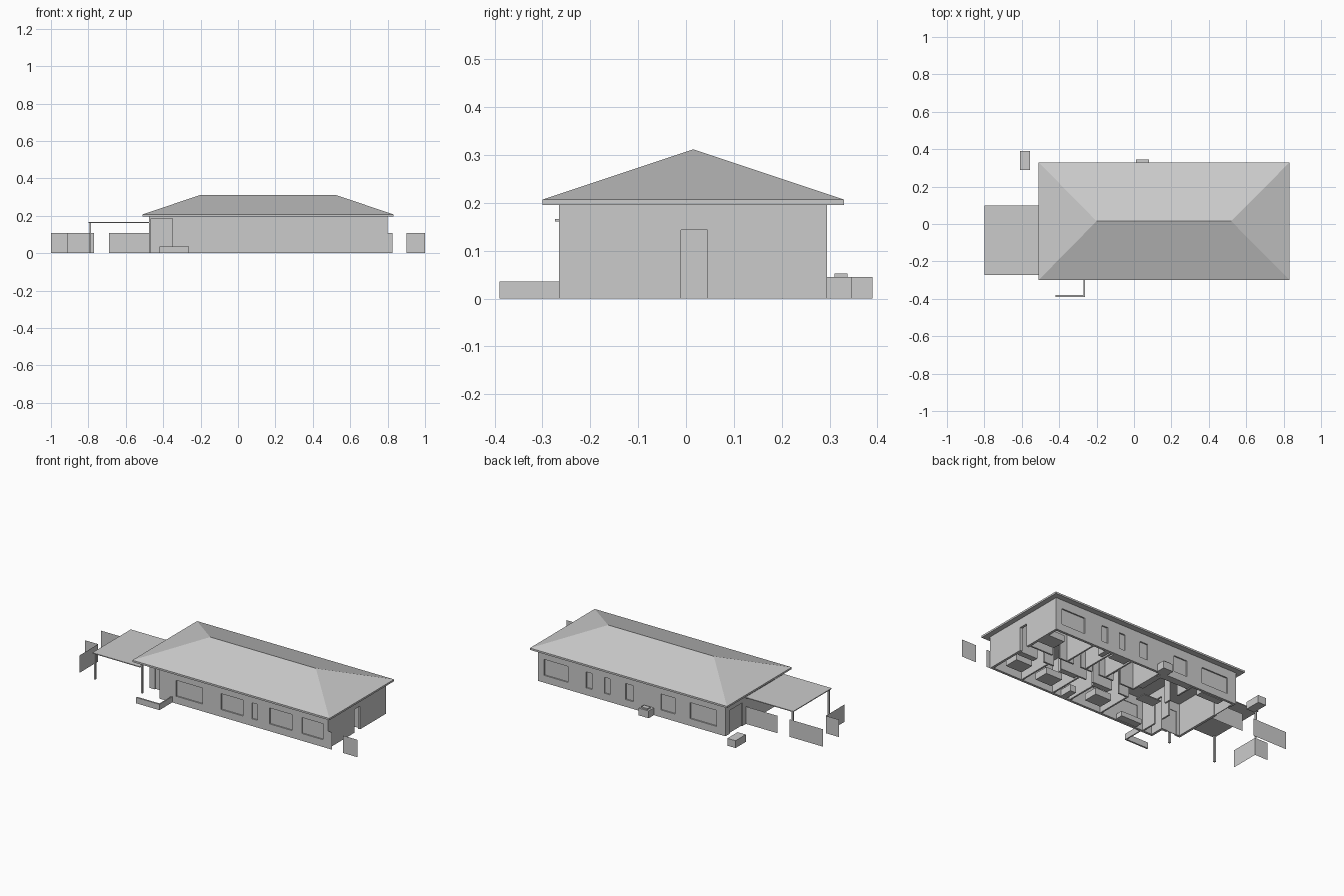
import bpy

H = 0.196      # wall height, underside of the eaves
HEAD = 0.143   # door and window head height
SILL = 0.045


def mesh(name, verts, faces):
    me = bpy.data.meshes.new(name)
    me.from_pydata(verts, [], faces)
    ob = bpy.data.objects.new(name, me)
    bpy.context.collection.objects.link(ob)
    return ob


def boxes(name, items):
    """One object made of boxes given as (x0, x1, y0, y1, z0, z1)."""
    verts, faces = [], []
    for x0, x1, y0, y1, z0, z1 in items:
        n = len(verts)
        verts += [(x, y, z) for z in (z0, z1)
                  for x, y in ((x0, y0), (x1, y0), (x1, y1), (x0, y1))]
        faces += [[n + i for i in f] for f in
                  ((3, 2, 1, 0), (4, 5, 6, 7), (0, 1, 5, 4),
                   (1, 2, 6, 5), (2, 3, 7, 6), (3, 0, 4, 7))]
    return mesh(name, verts, faces)


def wall(name, axis, near, far, a, b, openings=(), panes=None, top=H):
    """Straight wall along an axis with openings (start, end, sill).
    panes = (near, far) closes the openings with a recessed panel."""
    def piece(s, e, z0, z1, n=near, f=far):
        return (s, e, n, f, z0, z1) if axis == 'x' else (n, f, s, e, z0, z1)
    parts, pos = [], a
    for s, e, sill in sorted(openings):
        parts.append(piece(pos, s, 0, top))
        parts.append(piece(s, e, HEAD, top))
        if sill:
            parts.append(piece(s, e, 0, sill))
        pos = e
    parts.append(piece(pos, b, 0, top))
    boxes(name, parts)
    if panes:
        boxes(name + "_panes",
              [piece(s, e, z, HEAD, *panes) for s, e, z in openings])


def win(*spans):
    return [(s, e, SILL) for s, e in spans]


# Outer walls with recessed windows
wall("front_wall", 'x', -0.265, -0.25, -0.35, 0.80,
     win((-0.235, -0.055), (0.07, 0.22), (0.28, 0.32), (0.40, 0.555), (0.62, 0.765)),
     (-0.257, -0.253))
wall("back_wall", 'x', 0.28, 0.295, -0.475, 0.80,
     win((-0.415, -0.235), (-0.13, -0.035), (0.15, 0.205), (0.31, 0.35),
         (0.433, 0.473), (0.597, 0.76)), (0.283, 0.287))
wall("right_wall", 'y', 0.785, 0.80, -0.25, 0.28, [(-0.01, 0.045, 0)])
wall("left_wall", 'y', -0.475, -0.46, -0.18, 0.28, [(0.13, 0.25, 0)], (-0.468, -0.464))

# Recessed corner porch with door, beam and post
wall("porch_back_wall", 'x', -0.18, -0.165, -0.46, -0.335, [(-0.44, -0.38, 0)],
     (-0.172, -0.168))
wall("porch_side_wall", 'y', -0.35, -0.335, -0.25, -0.18)
boxes("porch_beam", [(-0.475, -0.35, -0.265, -0.255, 0.185, H),
                     (-0.475, -0.465, -0.255, -0.18, 0.185, H)])
boxes("porch_post", [(-0.475, -0.465, -0.265, -0.255, 0, 0.185)])

# Hipped roof with fascia; its flat underside is the ceiling and soffit
eaves = [(-0.51, -0.30), (0.832, -0.30), (0.832, 0.33), (-0.51, 0.33)]
mesh("hip_roof",
     [(x, y, H) for x, y in eaves] + [(x, y, 0.207) for x, y in eaves]
     + [(-0.20, 0.015, 0.312), (0.52, 0.015, 0.312)],
     [(3, 2, 1, 0), (0, 1, 5, 4), (1, 2, 6, 5), (2, 3, 7, 6), (3, 0, 4, 7),
      (4, 5, 9, 8), (5, 6, 9), (6, 7, 8, 9), (7, 4, 8)])

# Corridor and room partitions
wall("corridor_front_partition", 'x', -0.03, -0.02, 0.02, 0.785,
     [(0.09, 0.14, 0), (0.275, 0.32, 0), (0.50, 0.55, 0), (0.62, 0.67, 0)])
wall("corridor_back_partition", 'x', 0.055, 0.065, 0.05, 0.785,
     [(0.15, 0.20, 0), (0.30, 0.35, 0), (0.43, 0.48, 0), (0.58, 0.63, 0)])
for i, x in enumerate((0.02, 0.24, 0.36, 0.58)):
    wall(f"front_partition_{i + 1}", 'y', x, x + 0.01, -0.25, -0.03)
for i, x in enumerate((0.05, 0.25, 0.39, 0.52)):
    wall(f"back_partition_{i + 1}", 'y', x, x + 0.01, 0.065, 0.28)
wall("living_partition", 'y', -0.18, -0.17, 0.055, 0.28, [(0.10, 0.16, 0)])
wall("entry_partition", 'y', -0.28, -0.27, -0.25, -0.03, [(-0.15, -0.09, 0)])

# Simple furniture standing in the rooms
boxes("beds", [(x, x + 0.11, y, y + 0.09, 0, 0.04) for x, y in
               ((0.675, 0.125), (0.64, -0.19), (0.42, -0.20), (0.07, -0.20))])
boxes("wardrobes", [(x, x + 0.11, -0.055, -0.03, 0, 0.14) for x in (0.67, 0.38, 0.145)])
boxes("kitchen_counters", [(-0.165, 0.045, 0.25, 0.28, 0, 0.065),
                           (0.02, 0.05, 0.10, 0.25, 0, 0.065)])
boxes("bathroom_fittings", [(0.27, 0.31, -0.25, -0.17, 0, 0.04),
                            (0.27, 0.38, 0.235, 0.28, 0, 0.04),
                            (0.41, 0.44, 0.22, 0.28, 0, 0.06)])
boxes("sofas", [(-0.40, -0.25, 0.23, 0.275, 0, 0.03),
                (-0.22, -0.08, -0.245, -0.20, 0, 0.03)])
boxes("dining_table", [(-0.20, -0.08, -0.08, -0.01, 0.05, 0.056)])

# Carport
boxes("carport_roof", [(-0.80, -0.475, -0.274, 0.10, 0.161, 0.166)])
boxes("carport_posts", [(-0.795, -0.785, y, y + 0.01, 0, 0.161) for y in (-0.265, 0.085)])

# Paper-thin boundary fences: start and end points
for i, (x0, y0, x1, y1) in enumerate((
        (-1.0, 0.095, -0.77, 0.095), (-0.69, 0.095, -0.475, 0.095),
        (-1.0, -0.06, -0.91, -0.06), (-0.91, -0.24, -0.91, -0.06),
        (0.80, -0.265, 0.825, -0.265), (0.90, -0.265, 1.0, -0.265))):
    mesh(f"fence_{i + 1}", [(x0, y0, 0), (x1, y1, 0), (x1, y1, 0.107), (x0, y0, 0.107)],
         [(0, 1, 2, 3)])

# Low garden wall at the front
boxes("garden_wall", [(-0.42, -0.262, -0.39, -0.38, 0, 0.036),
                      (-0.269, -0.262, -0.38, -0.265, 0, 0.036)])

# Services behind the house
boxes("utility_unit", [(0.012, 0.08, 0.295, 0.346, 0, 0.045),
                       (0.025, 0.067, 0.31, 0.338, 0.045, 0.053)])
boxes("storage_box", [(-0.61, -0.555, 0.29, 0.39, 0, 0.045)])
